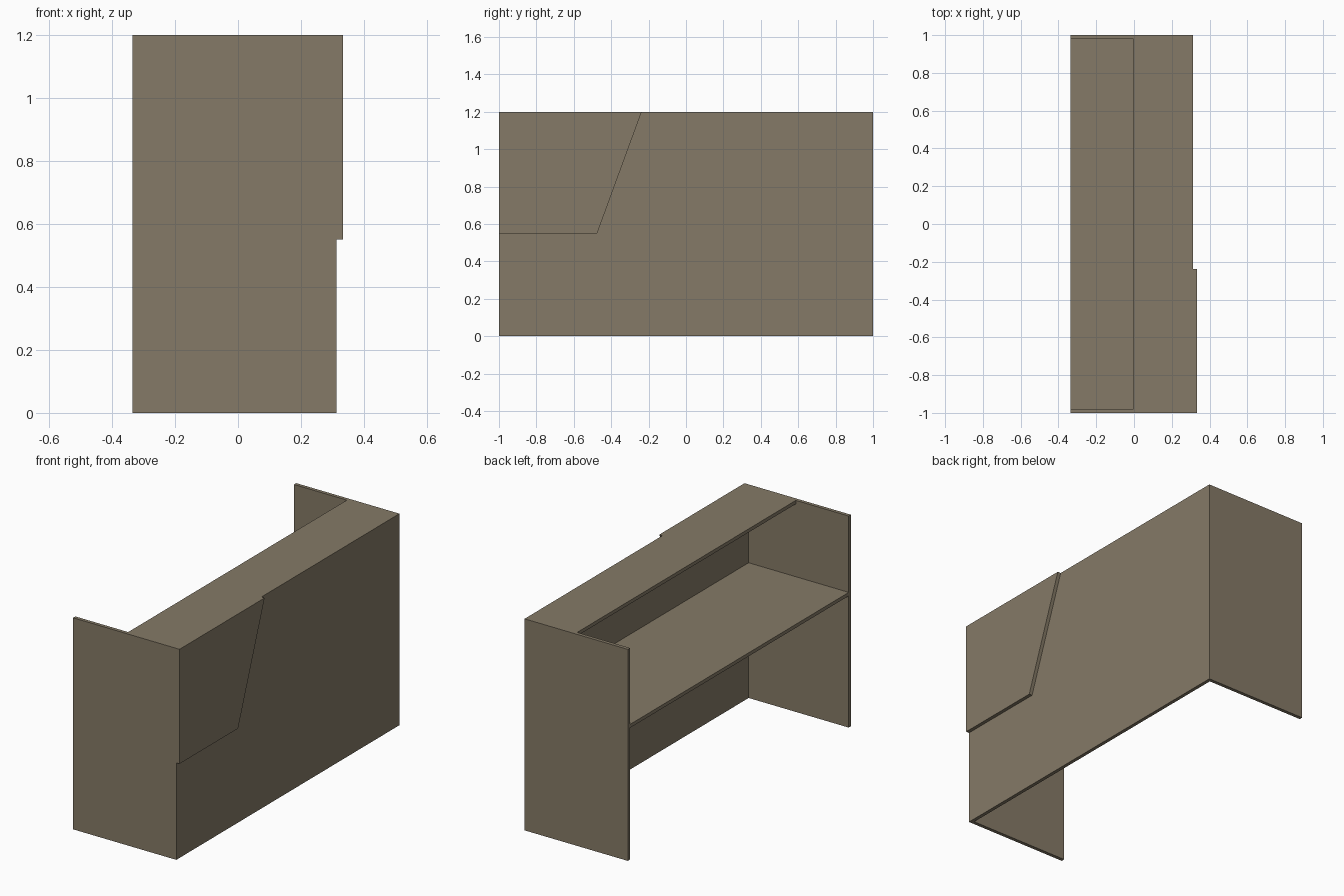
import bpy, bmesh

if "Cube" in bpy.data.objects:
    bpy.data.objects.remove(bpy.data.objects["Cube"])

# One flat colour for the whole desk
mat = bpy.data.materials.new("taupe_board")
mat.diffuse_color = (0.235, 0.195, 0.135, 1.0)
mat.use_nodes = True
mat.node_tree.nodes["Principled BSDF"].inputs["Base Color"].default_value = mat.diffuse_color

T = 0.02                      # board thickness
BACK, FRONT = -0.335, 0.313   # desk depth along x
H = 1.2                       # desk height


def add_mesh(name, bm):
    bmesh.ops.recalc_face_normals(bm, faces=bm.faces)
    me = bpy.data.meshes.new(name)
    bm.to_mesh(me)
    bm.free()
    me.materials.append(mat)
    ob = bpy.data.objects.new(name, me)
    bpy.context.collection.objects.link(ob)
    return ob


def board(name, x, y, z):
    """Box spanning the given (min, max) ranges."""
    bm = bmesh.new()
    bmesh.ops.create_cube(bm, size=1)
    for v in bm.verts:
        v.co = [r[0] if c < 0 else r[1] for c, r in zip(v.co, (x, y, z))]
    return add_mesh(name, bm)


# Side panels
for name, s in (("left_side_panel", -1), ("right_side_panel", 1)):
    board(name, (BACK, FRONT - T), tuple(sorted((s, s * (1 - T)))), (0, H))

# Customer-facing panel
board("front_panel", (FRONT - T, FRONT), (-1, 1), (0, H))

# High counter and work surface between the sides
inner = (-1 + T, 1 - T)
board("high_counter", (-0.003, FRONT - T), inner, (H - T, H))
board("work_surface", (BACK, FRONT - T), inner, (0.747, 0.767))

# Slanted decorative plate on the front panel
bm = bmesh.new()
profile = [(-1, 0.55), (-0.475, 0.55), (-0.237, H), (-1, H)]
face = bm.faces.new([bm.verts.new((FRONT, y, z)) for y, z in profile])
ext = bmesh.ops.extrude_face_region(bm, geom=[face], use_keep_orig=True)
for g in ext["geom"]:
    if isinstance(g, bmesh.types.BMVert):
        g.co.x += T
add_mesh("slanted_plate", bm)
